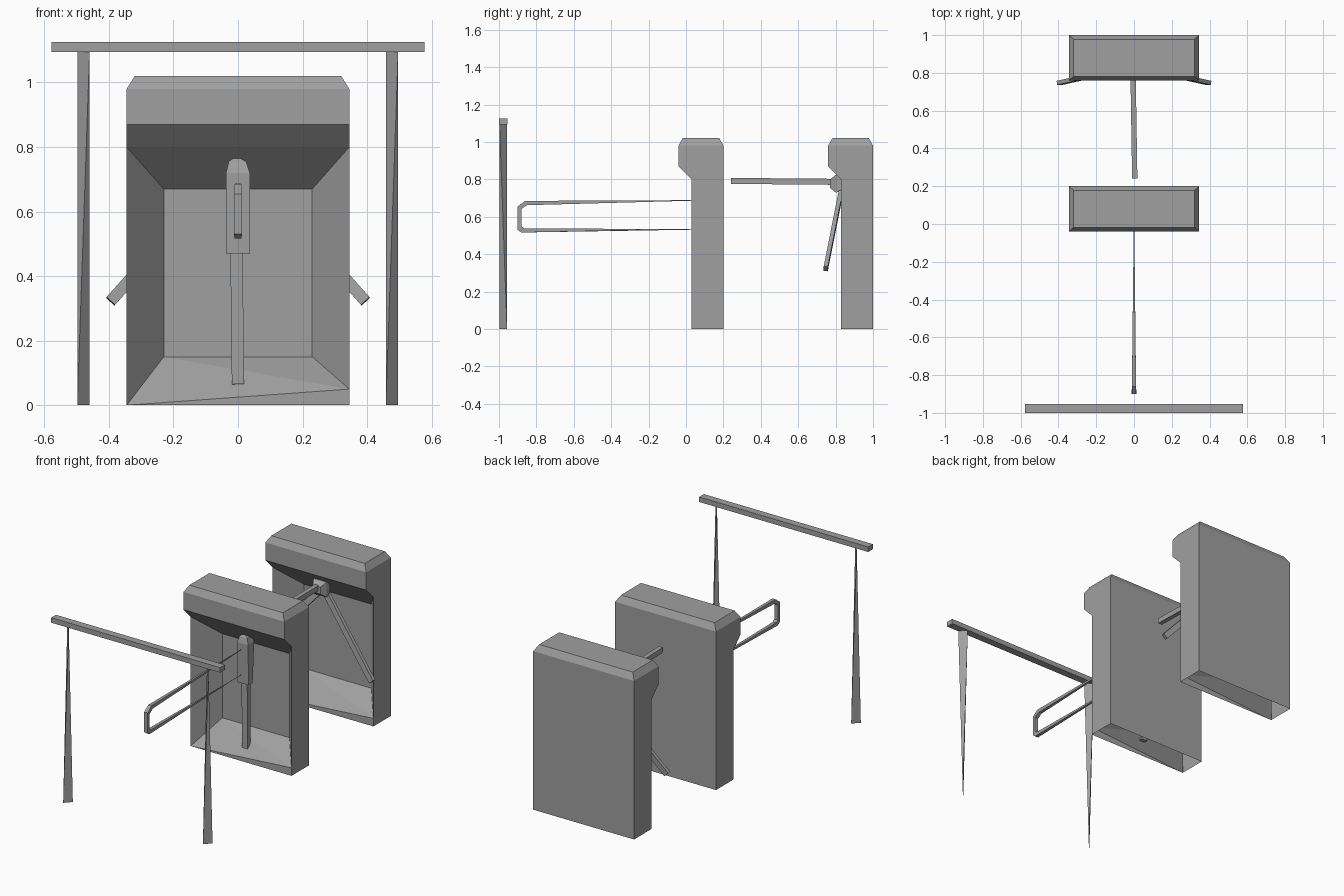
import bpy
from mathutils import Vector

if "Cube" in bpy.data.objects:
    bpy.data.objects.remove(bpy.data.objects["Cube"])

grey = bpy.data.materials.new("plain grey")
grey.diffuse_color = (0.35, 0.35, 0.35, 1)
grey.use_nodes = True
grey.node_tree.nodes["Principled BSDF"].inputs["Base Color"].default_value = grey.diffuse_color


def mesh(name, verts, faces):
    me = bpy.data.meshes.new(name)
    me.from_pydata([tuple(v) for v in verts], [], faces)
    me.materials.append(grey)
    ob = bpy.data.objects.new(name, me)
    bpy.context.collection.objects.link(ob)
    bpy.context.view_layer.objects.active = ob
    bpy.ops.object.mode_set(mode='EDIT')
    bpy.ops.mesh.select_all(action='SELECT')
    bpy.ops.mesh.normals_make_consistent(inside=False)
    bpy.ops.object.mode_set(mode='OBJECT')
    return ob


def loft(name, rings):
    """Skin equal-sized rings of points and cap both ends."""
    n = len(rings[0])
    verts = [p for r in rings for p in r]
    faces = [tuple(range(n)), tuple(range(len(verts) - n, len(verts)))]
    for k in range(len(rings) - 1):
        for i in range(n):
            j = (i + 1) % n
            faces.append((k*n + i, k*n + j, k*n + n + j, k*n + n + i))
    return mesh(name, verts, faces)


def rect(cx, cy, z, hx, hy):
    return [(cx-hx, cy-hy, z), (cx+hx, cy-hy, z), (cx+hx, cy+hy, z), (cx-hx, cy+hy, z)]


def bar(name, a, b, w, h):
    """Square-section bar between two points."""
    a, b = Vector(a), Vector(b)
    d = (b - a).normalized()
    u = d.cross(Vector((0, 1, 0)) if abs(d.y) < 0.9 else Vector((0, 0, 1))).normalized()
    v = d.cross(u)
    return loft(name, [[p + u*s*w/2 + v*t*h/2 for s, t in ((-1, -1), (1, -1), (1, 1), (-1, 1))]
                       for p in (a, b)])


# Cabinet shell: open bottom, overhanging bevelled head, tapered front recess
def cabinet(name, oy):
    side = [(.03, 0), (.03, .80), (-.04, .87), (-.04, .98), (.20, .98), (.20, 0)]
    v = [(s*.345, y + oy, z) for s in (-1, 1) for y, z in side]
    v += [(s*.32, y + oy, 1.02) for y in (-.018, .178) for s in (-1, 1)]       # 12-15 top
    v += [(s*.23, .175 + oy, z) for z in (.15, .67) for s in (-1, 1)]          # 16-19 panel
    v.append((.345, .03 + oy, .05))                                          # 20 sill corner
    f = [(0, 1, 2, 3, 4, 5), (6, 20, 7, 8, 9, 10, 11),      # sides
         (5, 4, 10, 11), (2, 3, 9, 8),                     # back, head front
         (3, 9, 13, 12), (4, 10, 15, 14), (3, 4, 14, 12), (9, 10, 15, 13),
         (12, 13, 15, 14), (16, 17, 19, 18),               # top, recess panel
         (1, 2, 8, 7), (1, 7, 19, 18),                     # head underside
         (0, 1, 18, 16), (20, 7, 19, 17),                  # recess sides
         (0, 20, 16), (20, 17, 16), (0, 6, 20)]            # sloping floor and sill
    return mesh(name, v, f)


cabinet("front_cabinet", 0)
cabinet("rear_cabinet", .80)

# Overhead beam on two twisted posts
loft("overhead_beam", [rect(0, -.977, z, .578, .023) for z in (1.094, 1.125)])
for name, x in (("left_post", -.479), ("right_post", .477)):
    mesh(name, [(x-.019, -.957, 1.094), (x+.019, -.997, 1.094),
                (x-.019, -.997, 0), (x+.019, -.957, 0)],
         [(0, 1, 2), (0, 1, 3), (0, 2, 3), (1, 2, 3)])

# Front holder with hanging lever
loft("front_hub", [rect(0, .07, .47, .037, .02), rect(0, .075, .72, .037, .03),
                   rect(-.002, .08, .755, .027, .025), rect(-.004, .08, .765, .012, .015)])
bar("front_lever", (-.005, .085, .50), (0, .08, .065), .038, .03)

# Long tapering loop handle
outer = [(.03, .689), (-.86, .685), (-.90, .655), (-.90, .53), (-.88, .516), (.03, .534)]
inner = [(.03, .686), (-.85, .662), (-.88, .642), (-.88, .55), (-.865, .538), (.03, .531)]
half = [.001, .011, .012, .012, .011, .001]
loft("loop_handle", [[(-w, *o), (w, *o), (w, *i), (-w, *i)]
                     for o, i, w in zip(outer, inner, half)])

# Rear tripod hub and its three arms
loft("rear_hub", [[(sx*w, y, .777 + sz*h) for sx, sz in ((-1, -1), (1, -1), (1, 1), (-1, 1))]
                  for y, w, h in ((.77, .025, .022), (.80, .045, .047), (.835, .045, .04))])
bar("rear_level_arm", (-.005, .80, .787), (.004, .24, .792), .028, .032)
for name, s in (("rear_left_arm", -1), ("rear_right_arm", 1)):
    bar(name, (0, .835, .765), (s*.395, .747, .322), .036, .022)
